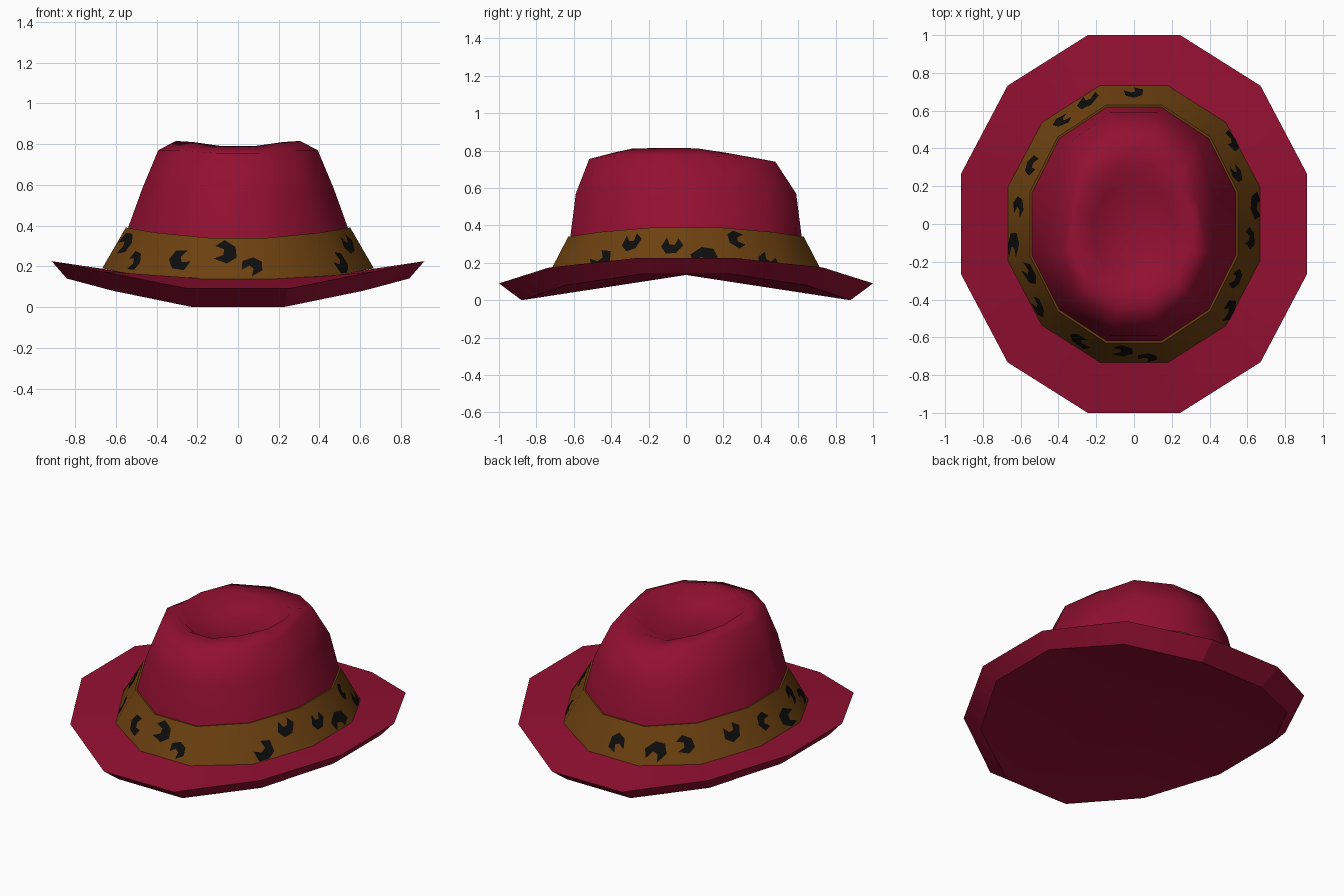
import bpy
import bmesh
import math
import random
from mathutils import Vector

random.seed(4)
SIDES = 12

cube = bpy.data.objects.get("Cube")
if cube:
    bpy.data.objects.remove(cube, do_unlink=True)


def material(name, colour):
    mat = bpy.data.materials.new(name)
    mat.use_nodes = True
    mat.diffuse_color = (*colour, 1)
    shader = next(n for n in mat.node_tree.nodes if n.type == "BSDF_PRINCIPLED")
    shader.inputs["Base Color"].default_value = (*colour, 1)
    shader.inputs["Roughness"].default_value = 0.9
    return mat


crimson = material("crimson felt", (0.29, 0.005, 0.031))
brown = material("brown band", (0.15, 0.052, 0.005))
black = material("black spots", (0.004, 0.004, 0.004))


def ring(rx, ry, heights, shift=0.0, drop=0.0, pinch=1.0):
    """Oval ring; heights are for the side, diagonal and end corners."""
    points = []
    for k in range(SIDES):
        angle = math.radians(30 * k + 15)
        c, s = math.cos(angle), math.sin(angle)
        side, diagonal, end = heights
        z = side if abs(s) < 0.5 else diagonal if abs(s) < 0.8 else end
        if s > 0:
            z -= drop * s * s
        squeeze = pinch if k in (0, 5) else 1
        points.append(Vector((rx * c * squeeze, ry * s + shift, z)))
    return points


def loft(name, rings, mat, angle, first=None, last=None):
    """Skin a stack of rings, with optional fan centres at either end."""
    bm = bmesh.new()
    loops = [[bm.verts.new(p) for p in r] for r in rings]
    for low, high in zip(loops, loops[1:]):
        for k in range(SIDES):
            n = (k + 1) % SIDES
            bm.faces.new((low[k], low[n], high[n], high[k]))
    for centre, loop, step in ((first, loops[0], -1), (last, loops[-1], 1)):
        if centre:
            tip = bm.verts.new(centre)
            order = loop[::step]
            for k in range(SIDES):
                bm.faces.new((order[k], order[(k + 1) % SIDES], tip))
    return finish(name, bm, mat, angle)


def finish(name, bm, mat, angle):
    mesh = bpy.data.meshes.new(name)
    bm.to_mesh(mesh)
    bm.free()
    mesh.materials.append(mat)
    obj = bpy.data.objects.new(name, mesh)
    bpy.context.collection.objects.link(obj)
    if angle:
        bpy.ops.object.select_all(action="DESELECT")
        obj.select_set(True)
        bpy.context.view_layer.objects.active = obj
        bpy.ops.object.shade_smooth_by_angle(angle=math.radians(angle))
    return obj


# Brim: underside fan, flared edge and upturned top
loft("brim", [
    ring(0.87, 0.91, (0.14, 0.08, 0)),
    ring(0.947, 1.035, (0.225, 0.175, 0.09)),
    ring(0.67, 0.74, (0.185, 0.155, 0.14)),
], crimson, 25, first=(0, 0, 0.135))

# Crown: tapered wall with pinched sides, rounded rim and sunken top
loft("crown", [
    ring(0.6, 0.68, (0.2, 0.18, 0.16)),
    ring(0.56, 0.64, (0.385, 0.365, 0.34)),
    ring(0.487, 0.61, (0.58, 0.58, 0.57), pinch=0.9),
    ring(0.405, 0.515, (0.77, 0.77, 0.755), shift=-0.02, drop=0.015, pinch=0.87),
    ring(0.315, 0.36, (0.815, 0.81, 0.79), shift=-0.035, drop=0.045),
    ring(0.22, 0.26, (0.71, 0.71, 0.71), shift=-0.04),
], crimson, 80, last=(0, -0.04, 0.7))

# Band: sloping strip around the crown with a thin top lip
band_low = ring(0.69, 0.76, (0.19, 0.155, 0.138))
band_high = ring(0.57, 0.652, (0.39, 0.365, 0.34))
lip = ring(0.54, 0.62, (0.385, 0.36, 0.335))
loft("hat_band", [band_low, band_high, lip], brown, 40)

# Spots: irregular notched patches, placed as (band panel + fraction, height)
patch = [(-1, -0.2), (-0.5, 0.8), (0.4, 1), (1, 0.3),
         (0.7, -0.8), (0.3, -0.1), (-0.2, -0.1), (-0.4, -0.9)]
spots = [(0.3, 0.7), (0.75, 0.2), (2.5, 0.4), (3.25, 0.35), (3.75, 0.5),
         (4.6, 0.55), (5.25, 0.5), (5.8, 0.25), (6.25, 0.65), (6.75, 0.3),
         (7.6, 0.4), (8.3, 0.65), (8.7, 0.3), (10.2, 0.25), (10.65, 0.65),
         (11.3, 0.5), (11.75, 0.2)]
bm = bmesh.new()
for place, height in spots:
    k = int(place)
    n = (k + 1) % SIDES
    a, b, c, d = band_low[k], band_low[n], band_high[n], band_high[k]
    normal = (b - a).cross(d - a).normalized()
    turn = random.uniform(0, math.tau)
    size = random.uniform(0.9, 1.15)
    corners = []
    for px, py in patch:
        across = px * math.cos(turn) - py * math.sin(turn)
        up = px * math.sin(turn) + py * math.cos(turn)
        u = min(max(place - k + 0.17 * size * across, 0.01), 0.99)
        v = min(max(height + 0.25 * size * up, 0.02), 0.95)
        point = a.lerp(b, u).lerp(d.lerp(c, u), v)
        corners.append(bm.verts.new(point + normal * 0.005))
    bm.faces.new(corners)
finish("band_spots", bm, black, 0)
